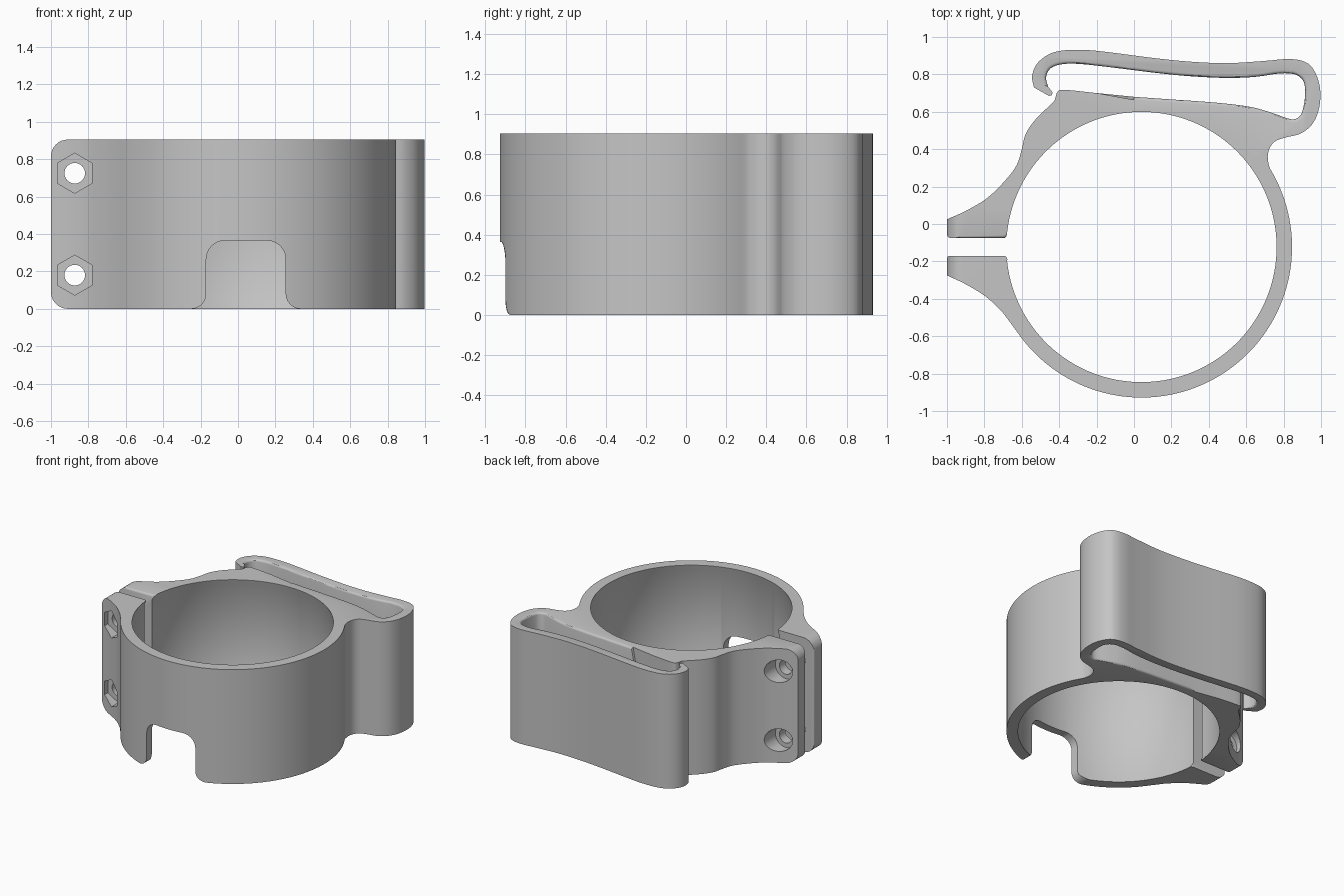
import bpy, bmesh, math
from mathutils import Vector

if "Cube" in bpy.data.objects:
    bpy.data.objects.remove(bpy.data.objects["Cube"])

H = 0.905                  # band height
CX, CY = 0.04, -0.123      # bore centre
R_OUT, R_IN = 0.805, 0.7225


def arc(cx, cy, r, a0, a1, n):
    """Points along an arc, angles in degrees."""
    out = []
    for i in range(n + 1):
        a = math.radians(a0 + (a1 - a0) * i / n)
        out.append((cx + r * math.cos(a), cy + r * math.sin(a)))
    return out


def spline(pts, n=4):
    """Smooth curve through all the points."""
    p = [Vector(q) for q in pts]
    p = [2 * p[0] - p[1]] + p + [2 * p[-1] - p[-2]]
    out = []
    for i in range(1, len(p) - 2):
        a, b, c, d = p[i - 1:i + 3]
        for k in range(n):
            t = k / n
            out.append(tuple(0.5 * (2 * b + (c - a) * t + (2 * a - 5 * b + 4 * c - d) * t * t
                                    + (3 * b - a - 3 * c + d) * t ** 3)))
    return out + [tuple(pts[-1])]


def add_object(name, bm):
    bmesh.ops.recalc_face_normals(bm, faces=bm.faces)
    me = bpy.data.meshes.new(name)
    bm.to_mesh(me)
    bm.free()
    ob = bpy.data.objects.new(name, me)
    bpy.context.collection.objects.link(ob)
    return ob


def prism(pts, place, a, b):
    """Closed solid from a 2D outline; place(u, v, depth) gives the 3D point."""
    bm = bmesh.new()
    lo = [bm.verts.new(place(u, v, a)) for u, v in pts]
    hi = [bm.verts.new(place(u, v, b)) for u, v in pts]
    bm.faces.new(lo)
    bm.faces.new(hi)
    n = len(pts)
    for i in range(n):
        j = (i + 1) % n
        bm.faces.new((lo[i], lo[j], hi[j], hi[i]))
    return bm, lo, hi


def along_y(u, v, d):
    return (u, d, v)


def along_z(u, v, d):
    return (u, v, d)


# Plan outline: lower clamp tab, round band, belt hook, upper clamp tab, bore
lower_tab = spline([(-1, -.275), (-.9, -.322), (-.79, -.39), (-.7, -.475)])
band = arc(CX, CY, R_OUT, 214, 391, 90)
hook_outer = spline([
    (.722, .31), (.715, .36), (.727, .41), (.76, .445), (.82, .465), (.89, .483),
    (.95, .53), (.985, .6), (.997, .69), (.985, .77), (.95, .84), (.9, .872),
    (.82, .882), (.7, .872), (.5, .86), (.3, .868), (.1, .888), (-.1, .914),
    (-.25, .93), (-.38, .928), (-.46, .905), (-.52, .855), (-.545, .79), (-.535, .73)])
hook_tip = [(-.455, .685), (-.44, .688), (-.435, .703)]
slot = spline([
    (-.46, .735), (-.47, .785), (-.445, .833), (-.38, .855), (-.28, .855), (-.1, .835),
    (.1, .81), (.3, .79), (.5, .781), (.65, .787), (.78, .805), (.86, .8), (.905, .765),
    (.915, .7), (.905, .62), (.885, .575), (.84, .56), (.75, .59), (.65, .62),
    (.55, .637), (.4, .652), (.2, .666), (0, .68)])
shoulder = spline([
    (-.2, .7), (-.37, .717), (-.41, .705), (-.425, .66), (-.46, .625), (-.53, .555),
    (-.58, .48), (-.6, .4), (-.63, .31), (-.7, .22), (-.79, .135), (-.9, .07), (-1, .025)])
upper_gap = arc(-.98, -.055, .02, 180, 270, 4) + arc(-.697, -.055, .02, 270, 355, 4)
bore = arc(CX, CY, R_IN, 174, -174, 128)
lower_gap = arc(-.697, -.19, .02, 5, 90, 4) + arc(-.985, -.185, .015, 90, 180, 4)

sections = [lower_tab, band, hook_outer, hook_tip, slot, shoulder, upper_gap, bore, lower_gap]
outline, ranges = [], {}
for i, s in enumerate(sections):
    ranges[i] = (len(outline), len(outline) + len(s))
    outline += s

bm, lo, hi = prism(outline, along_z, 0, H)

# Round the rims of the belt slot and of the upper clamp face
soft = []
for key in (4, 6):
    s, e = ranges[key]
    for ring in (lo, hi):
        soft += [bm.edges.get((ring[i], ring[i + 1])) for i in range(s, e - 1)]
bmesh.ops.recalc_face_normals(bm, faces=bm.faces)
bmesh.ops.bevel(bm, geom=soft, offset=.016, segments=3, profile=.5,
                affect='EDGES', clamp_overlap=False)
clamp = add_object("clamp_band_with_hook", bm)


def cut(bm):
    cutter = add_object("cutter", bm)
    mod = clamp.modifiers.new("cut", 'BOOLEAN')
    mod.operation = 'DIFFERENCE'
    mod.solver = 'EXACT'
    mod.object = cutter
    bpy.context.view_layer.objects.active = clamp
    bpy.ops.object.modifier_apply(modifier=mod.name)
    bpy.data.objects.remove(cutter, do_unlink=True)


# Front cable notch with flared foot
notch = (arc(-.25, .08, .08, -90, 0, 6) + arc(-.07, .265, .1, 180, 90, 8)
         + arc(.155, .265, .1, 90, 0, 8) + arc(.335, .08, .08, 180, 270, 6)
         + [(.335, -.1), (-.25, -.1)])
cut(prism(notch, along_y, -1.1, -.5)[0])

# Rounded tab corners, bolt holes, nut pockets and bolt head recesses
R = .09
for top in (False, True):
    corner = (arc(-1 + R, R, R, 180, 270, 8) + [(-1 + R, -.1), (-1.1, -.1), (-1.1, R)])
    if top:
        corner = [(x, H - z) for x, z in corner]
    cut(prism(corner, along_y, -.5, .3)[0])
for z in (.18, .725):
    cut(prism(arc(-.873, z, .055, 0, 348.75, 31), along_y, -.6, .4)[0])
    cut(prism(arc(-.873, z, .107, 30, 330, 5), along_y, -.6, -.25)[0])
    cut(prism(arc(-.873, z, .09, 0, 348.75, 31), along_y, .0, .4)[0])

# Shallow relief inside the bore, tapering back to the rims
bm = bmesh.new()
rings = []
for z, r in ((.003, R_IN - .001), (.04, R_IN + .02), (H - .04, R_IN + .02), (H - .003, R_IN - .001)):
    rings.append([bm.verts.new((x, y, z)) for x, y in arc(CX, CY, r, 1, 358.5, 143)])
bm.faces.new(rings[0])
bm.faces.new(rings[-1])
for a, b in zip(rings, rings[1:]):
    for i in range(len(a)):
        j = (i + 1) % len(a)
        bm.faces.new((a[i], a[j], b[j], b[i]))
cut(bm)

# Single grey material, smooth curves with crisp edges
grey = bpy.data.materials.new("plain_grey")
grey.diffuse_color = (.56, .56, .56, 1)
grey.use_nodes = True
grey.node_tree.nodes["Principled BSDF"].inputs["Base Color"].default_value = grey.diffuse_color
clamp.data.materials.clear()
clamp.data.materials.append(grey)
bpy.ops.object.select_all(action='DESELECT')
clamp.select_set(True)
bpy.context.view_layer.objects.active = clamp
bpy.ops.object.shade_smooth_by_angle(angle=math.radians(30))
